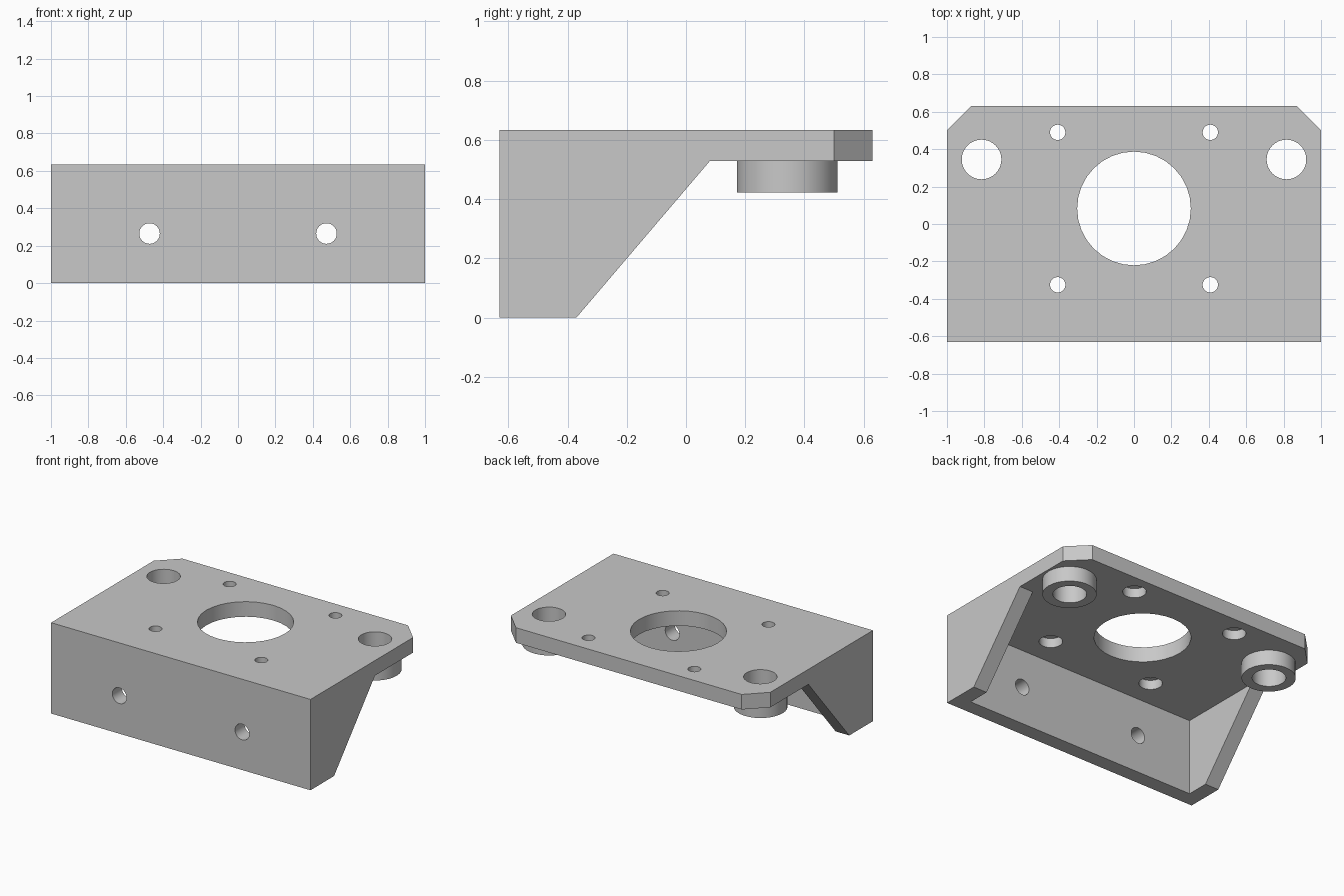
import bpy, bmesh, math
from mathutils import Matrix

cube = bpy.data.objects.get("Cube")
if cube:
    bpy.data.objects.remove(cube, do_unlink=True)

# Overall sizes
HALF_X, HALF_Y, TOP, WALL = 1.0, 0.63, 0.633, 0.105
UNDER = TOP - WALL

grey = bpy.data.materials.new("machined_grey")
grey.use_nodes = True
colour = (0.58, 0.58, 0.58, 1)
grey.diffuse_color = colour
grey.node_tree.nodes["Principled BSDF"].inputs["Base Color"].default_value = colour


def add_object(name, bm):
    bmesh.ops.recalc_face_normals(bm, faces=bm.faces)
    mesh = bpy.data.meshes.new(name)
    bm.to_mesh(mesh)
    bm.free()
    mesh.materials.append(grey)
    obj = bpy.data.objects.new(name, mesh)
    bpy.context.collection.objects.link(obj)
    return obj


def prism(name, points, offset):
    """Closed outline pushed along an offset vector."""
    bm = bmesh.new()
    face = bm.faces.new([bm.verts.new(p) for p in points])
    new = bmesh.ops.extrude_face_region(bm, geom=[face])["geom"]
    bmesh.ops.translate(bm, vec=offset,
                        verts=[v for v in new if isinstance(v, bmesh.types.BMVert)])
    return add_object(name, bm)


def cylinder(name, centre, radius, depth, along_y=False, sides=32):
    bm = bmesh.new()
    turn = Matrix.Rotation(math.pi / 2, 4, "X") if along_y else Matrix()
    bmesh.ops.create_cone(bm, cap_ends=True, segments=sides, radius1=radius,
                          radius2=radius, depth=depth,
                          matrix=Matrix.Translation(centre) @ turn)
    return add_object(name, bm)


def combine(target, tool, operation):
    tool.hide_render = True
    mod = target.modifiers.new(operation.title(), "BOOLEAN")
    mod.operation, mod.solver, mod.object = operation, "EXACT", tool
    bpy.context.view_layer.objects.active = target
    bpy.ops.object.modifier_apply(modifier=mod.name)
    bpy.data.objects.remove(tool, do_unlink=True)


# Bracket body: side profile spanning the full width
profile = [(-HALF_Y, 0), (-0.37, 0), (0.08, UNDER), (HALF_Y, UNDER),
           (HALF_Y, TOP), (-HALF_Y, TOP)]
bracket = prism("mounting_bracket", [(-HALF_X, y, z) for y, z in profile],
                (2 * HALF_X, 0, 0))

# Hollow between the front wall and the two side gussets
inner = HALF_X - WALL
front = WALL - HALF_Y
hollow = prism("hollow_cutter", [(-inner, front, -0.1), (inner, front, -0.1),
                                 (inner, 0.3, -0.1), (-inner, 0.3, -0.1)],
               (0, 0, UNDER + 0.1))
combine(bracket, hollow, "DIFFERENCE")

# Mirrored features
for s in (-1, 1):
    # Clipped rear corner
    corner = prism("corner_cutter", [(s * 0.77, 0.73, 0.3), (s * 1.1, 0.4, 0.3),
                                     (s * 1.1, 0.73, 0.3)], (0, 0, 0.6))
    combine(bracket, corner, "DIFFERENCE")
    # Bearing boss under the plate, bored right through
    combine(bracket, cylinder("boss", (s * 0.815, 0.342, 0.5), 0.17, 0.154), "UNION")
    combine(bracket, cylinder("boss_bore", (s * 0.815, 0.345, 0.5), 0.106, 0.6),
            "DIFFERENCE")
    # Front wall bolt hole
    combine(bracket, cylinder("wall_hole", (s * 0.473, -0.58, 0.265), 0.055, 0.3, True),
            "DIFFERENCE")
    # Plate screw holes, counterbored from below
    for y in (-0.325, 0.49):
        combine(bracket, cylinder("screw_hole", (s * 0.408, y, 0.6), 0.041, 0.4),
                "DIFFERENCE")
        combine(bracket, cylinder("counterbore", (s * 0.408, y, UNDER), 0.074, 0.13),
                "DIFFERENCE")

# Large central opening
combine(bracket, cylinder("centre_opening", (0, 0.083, 0.6), 0.304, 0.4),
        "DIFFERENCE")

# Smooth round walls, keep machined edges crisp
bpy.ops.object.select_all(action="DESELECT")
bracket.select_set(True)
bpy.context.view_layer.objects.active = bracket
bpy.ops.object.shade_smooth_by_angle(angle=math.radians(30))
